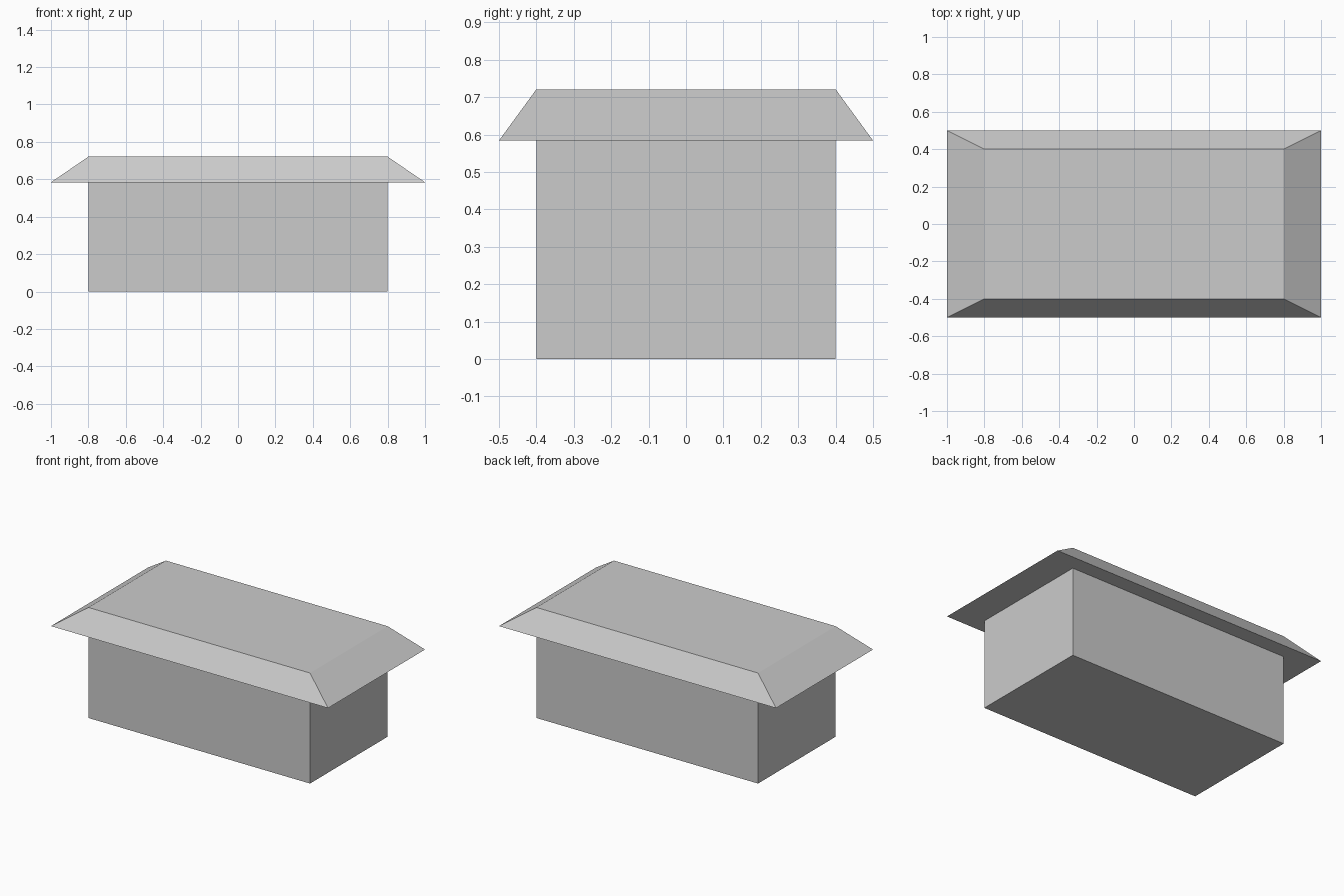
import bpy, bmesh
from mathutils import Matrix

if "Cube" in bpy.data.objects:
    bpy.data.objects.remove(bpy.data.objects["Cube"])

EAVES, TOP = 0.584, 0.721


def block(name, z0, z1, bottom, top):
    """Closed block from z0 to z1, with separate bottom and top (x, y) sizes."""
    bm = bmesh.new()
    bmesh.ops.create_cube(bm, size=1, matrix=Matrix.Translation((0, 0, 0.5)))
    for v in bm.verts:
        sx, sy = top if v.co.z > 0.5 else bottom
        v.co = (v.co.x * sx, v.co.y * sy, z1 if v.co.z > 0.5 else z0)
    mesh = bpy.data.meshes.new(name)
    bm.to_mesh(mesh)
    bm.free()
    obj = bpy.data.objects.new(name, mesh)
    bpy.context.collection.objects.link(obj)
    return obj


# Rectangular body
block("body", 0, EAVES, (1.6, 0.8), (1.6, 0.8))

# Overhanging roof with sloped sides and a flat top
block("roof", EAVES, TOP, (2.0, 1.0), (1.6, 0.8))
